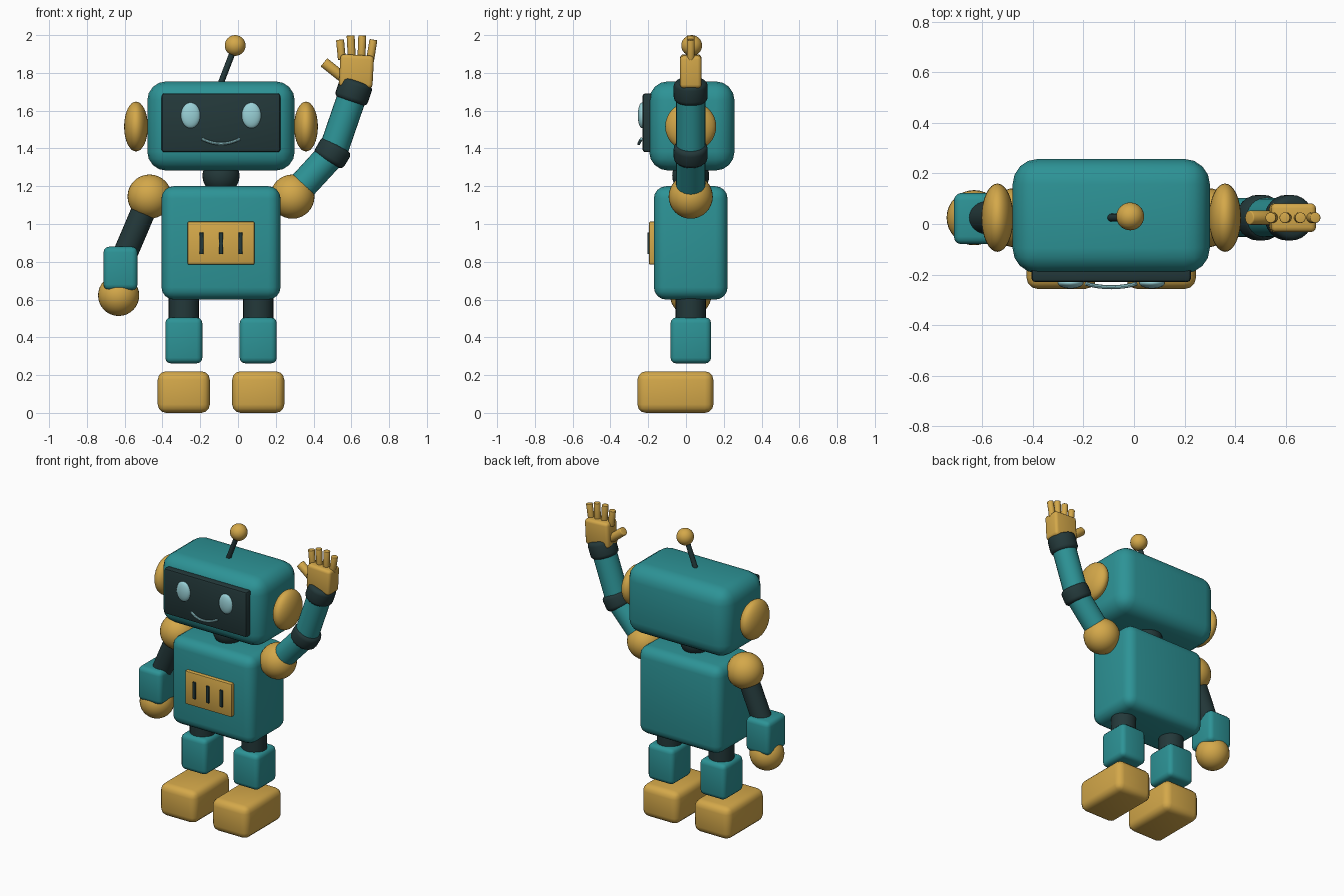
import bpy, math
from mathutils import Vector

if "Cube" in bpy.data.objects:
    bpy.data.objects.remove(bpy.data.objects["Cube"])

Y = 0.025   # depth of the body's centre line
CX = -0.09  # centre line of torso and head


def material(name, rgb):
    m = bpy.data.materials.new(name)
    m.diffuse_color = (*rgb, 1)
    m.use_nodes = True
    m.node_tree.nodes["Principled BSDF"].inputs["Base Color"].default_value = m.diffuse_color
    return m


TEAL = material("teal", (0.026, 0.292, 0.305))
GOLD = material("gold", (0.658, 0.392, 0.068))
DARK = material("dark_slate", (0.017, 0.04, 0.042))
GLOW = material("pale_glow", (0.32, 0.64, 0.68))


def finish(name, mat, bevel=0, segments=3):
    ob = bpy.context.object
    ob.name = name
    ob.data.materials.append(mat)
    if bevel:
        mod = ob.modifiers.new("rounding", "BEVEL")
        mod.width, mod.segments = bevel, segments
        mod.limit_method = "ANGLE"
        bpy.ops.object.modifier_apply(modifier=mod.name)
    bpy.ops.object.shade_smooth_by_angle(angle=math.radians(40))
    return ob


def box(name, mat, x, y, z, bevel, segments=3):
    """Rounded box from (min, max) ranges on each axis."""
    bpy.ops.mesh.primitive_cube_add(size=1, location=[(a + b) / 2 for a, b in (x, y, z)])
    bpy.context.object.scale = [b - a for a, b in (x, y, z)]
    bpy.ops.object.transform_apply(location=False, rotation=False, scale=True)
    return finish(name, mat, bevel, segments)


def ball(name, mat, centre, radii):
    bpy.ops.mesh.primitive_uv_sphere_add(segments=32, ring_count=16, radius=1, location=centre)
    bpy.context.object.scale = radii if isinstance(radii, tuple) else (radii,) * 3
    bpy.ops.object.transform_apply(location=False, rotation=False, scale=True)
    return finish(name, mat)


def rod(name, mat, a, b, r, bevel=0):
    """Cylinder between two points in the x-z plane."""
    a, b = Vector((a[0], Y, a[1])), Vector((b[0], Y, b[1]))
    bpy.ops.mesh.primitive_cylinder_add(vertices=24, radius=r, depth=(b - a).length,
                                        location=(a + b) / 2)
    bpy.context.object.rotation_euler = (b - a).to_track_quat("Z", "Y").to_euler()
    return finish(name, mat, bevel)


# Torso with chest panel and slots
box("torso", TEAL, (-0.405, 0.225), (-0.17, 0.22), (0.6, 1.2), 0.065, 4)
box("chest_panel", GOLD, (-0.267, 0.087), (-0.196, -0.15), (0.785, 1.013), 0.008, 2)
for i in range(3):
    x = CX + (i - 1) * 0.103
    box("chest_slot", DARK, (x - 0.011, x + 0.011), (-0.205, -0.19), (0.84, 0.955), 0.002, 1)

# Head
ball("neck", DARK, (CX, Y, 1.255), 0.098)
box("head", TEAL, (-0.48, 0.30), (-0.195, 0.257), (1.283, 1.755), 0.1, 4)
box("face_screen", DARK, (-0.405, 0.225), (-0.23, -0.16), (1.38, 1.692), 0.015, 2)
for s, side in ((-1, "right"), (1, "left")):
    ball(side + "_eye", GLOW, (CX + s * 0.161, -0.233, 1.575), (0.051, 0.022, 0.068))
    ball(side + "_ear", GOLD, (CX + s * 0.45, Y, 1.516), (0.063, 0.135, 0.132))

# Smile: a thin swept tube
curve = bpy.data.curves.new("smile", "CURVE")
curve.dimensions = "3D"
curve.bevel_depth, curve.bevel_resolution, curve.use_fill_caps = 0.008, 2, True
spline = curve.splines.new("POLY")
spline.points.add(12)
for i, p in enumerate(spline.points):
    t = i / 6 - 1
    p.co = (CX + 0.1 * t, -0.25 + 0.014 * t * t, 1.425 + 0.026 * t * t, 1)
smile = bpy.data.objects.new("smile", curve)
bpy.context.collection.objects.link(smile)
bpy.ops.object.select_all(action="DESELECT")
smile.select_set(True)
bpy.context.view_layer.objects.active = smile
bpy.ops.object.convert(target="MESH")
finish("smile", GLOW)

# Antenna
rod("antenna_rod", DARK, (-0.095, 1.735), (-0.02, 1.93), 0.016)
ball("antenna_ball", GOLD, (-0.015, Y + 0.005, 1.945), 0.055)

# Legs
for s, side in ((-1, "right"), (1, "left")):
    x = CX + s * 0.197
    rod(side + "_thigh", DARK, (x, 0.45), (x, 0.66), 0.08)
    box(side + "_shin", TEAL, (x - 0.098, x + 0.098), (-0.082, 0.133), (0.262, 0.505), 0.03)
    box(side + "_foot", GOLD, (x - 0.138, x + 0.138), (-0.257, 0.145), (0, 0.22), 0.045)

# Shoulders
for s, side in ((-1, "right"), (1, "left")):
    ball(side + "_shoulder", GOLD, (CX + s * 0.378, Y, 1.145), 0.117)

# Lowered arm
rod("right_upper_arm", DARK, (-0.468, 1.145), (-0.615, 0.8), 0.065)
box("right_forearm", TEAL, (-0.712, -0.532), (-0.08, 0.123), (0.65, 0.88), 0.03)
ball("right_hand", GOLD, (-0.632, Y, 0.622), 0.109)

# Raised arm
rod("left_upper_arm", TEAL, (0.288, 1.145), (0.5, 1.375), 0.077)
rod("left_elbow", DARK, (0.474, 1.332), (0.526, 1.42), 0.09, 0.025)
rod("left_forearm", TEAL, (0.5, 1.375), (0.612, 1.70), 0.077)
rod("left_wrist", DARK, (0.594, 1.648), (0.631, 1.756), 0.09, 0.025)
palm = box("left_palm", GOLD, (0.538, 0.716), (Y - 0.057, Y + 0.057), (1.722, 1.895), 0.02)
palm.rotation_euler.y = math.radians(3)
fingers = (((0.55, 1.87), (0.54, 1.976)), ((0.603, 1.87), (0.596, 1.998)),
           ((0.653, 1.87), (0.658, 1.998)), ((0.70, 1.87), (0.717, 1.976)))
for a, b in fingers:
    rod("left_finger", GOLD, a, b, 0.021, 0.004)
rod("left_thumb", GOLD, (0.55, 1.78), (0.455, 1.856), 0.028, 0.005)
